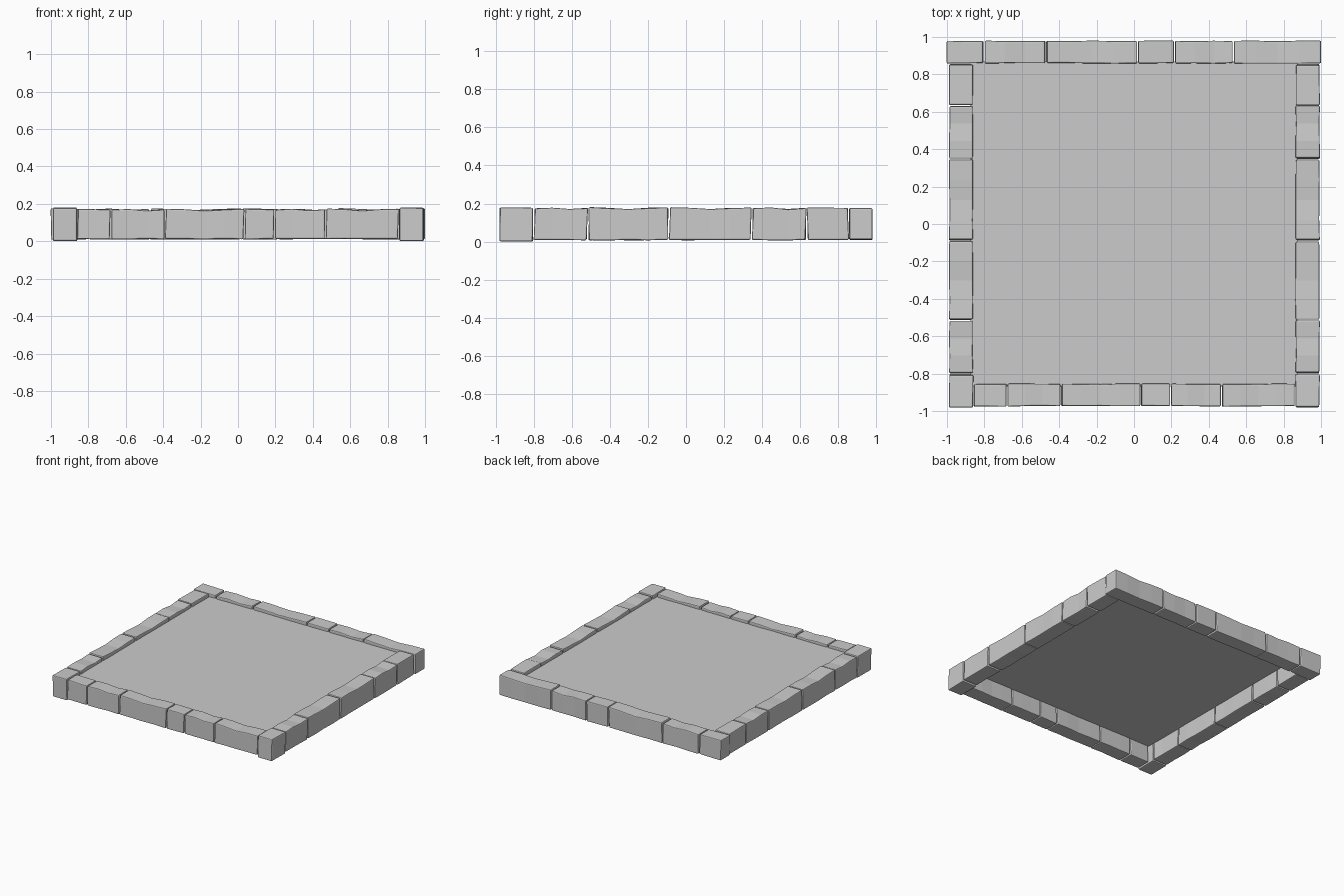
import bpy, bmesh, random

if "Cube" in bpy.data.objects:
    bpy.data.objects.remove(bpy.data.objects["Cube"])

random.seed(4)
BASE, TOP = 0.006, 0.18


def stone(name, a0, a1, b0, b1, along_x, wave, base=BASE, top=TOP):
    """Worn block running from a0 to a1, spanning b0 to b1 across; wave = top dips."""
    j = lambda s: random.uniform(0, s)
    bm = bmesh.new()
    rings = []
    n = len(wave) - 1
    skew = random.uniform(-0.004, 0.004)
    for i, dip in enumerate(wave):
        a = a0 + (a1 - a0) * i / n
        lo, hi = b0 + j(0.004), b1 - j(0.004)
        zb = base + j(0.004)
        ring = []
        for b, z, s in ((lo, zb, -1), (hi, zb, -1),
                        (hi, top - dip - j(0.003), 1), (lo, top - dip - j(0.003), 1)):
            pa = a + s * skew * (1 if i in (0, n) else 0)
            ring.append(bm.verts.new((pa, b, z) if along_x else (b, pa, z)))
        rings.append(ring)
    for r, q in zip(rings, rings[1:]):
        for k in range(4):
            bm.faces.new((r[k], r[(k + 1) % 4], q[(k + 1) % 4], q[k]))
    bm.faces.new(rings[0])
    bm.faces.new(rings[-1])
    bmesh.ops.recalc_face_normals(bm, faces=bm.faces)
    sharp = [e for e in bm.edges if e.calc_face_angle(0) > 0.7]
    bmesh.ops.bevel(bm, geom=sharp, offset=0.007, segments=2, profile=0.5, affect='EDGES')
    me = bpy.data.meshes.new(name)
    bm.to_mesh(me)
    bm.free()
    ob = bpy.data.objects.new(name, me)
    bpy.context.collection.objects.link(ob)


LONG = (0.002, 0.006, 0.012, 0.006, 0.003)
SHORT = (0.004, 0.006)
MID = (0.008, 0.004, 0.012, 0.006)


def wave_for(length):
    return LONG if length > 0.36 else MID if length > 0.24 else SHORT


# back row, including both rear corners
back = [(-1, -0.806), (-0.796, -0.475), (-0.467, 0.014), (0.022, 0.212),
        (0.220, 0.527), (0.535, 1.0)]
for i, (a, b) in enumerate(back):
    stone(f"back_stone_{i + 1}", a, b, 0.857, 0.981, True, wave_for(b - a), 0.008)

# front row between the two corner stones
front = [(-0.857, -0.684), (-0.676, -0.394), (-0.387, 0.031), (0.038, 0.192),
         (0.199, 0.464), (0.472, 0.857)]
for i, (a, b) in enumerate(front):
    stone(f"front_stone_{i + 1}", a, b, -0.977, -0.853, True, wave_for(b - a), 0.010, 0.178)

# side columns, starting with the front corner stones
side = [(-0.979, -0.805), (-0.797, -0.519), (-0.511, -0.094), (-0.086, 0.342),
        (0.350, 0.630), (0.638, 0.853)]
for label, x0, x1 in (("left", -0.990, -0.859), ("right", 0.862, 0.994)):
    for i, (a, b) in enumerate(side):
        stone(f"{label}_stone_{i + 1}", a, b, x0, x1, False, wave_for(b - a),
              0.0 if i == 0 else 0.006, 0.184)

# recessed floor sheet
bpy.ops.mesh.primitive_plane_add(size=2, location=(0, 0, 0.148))
floor = bpy.context.object
floor.name = "floor_panel"
floor.scale = (0.875, 0.87, 1)
